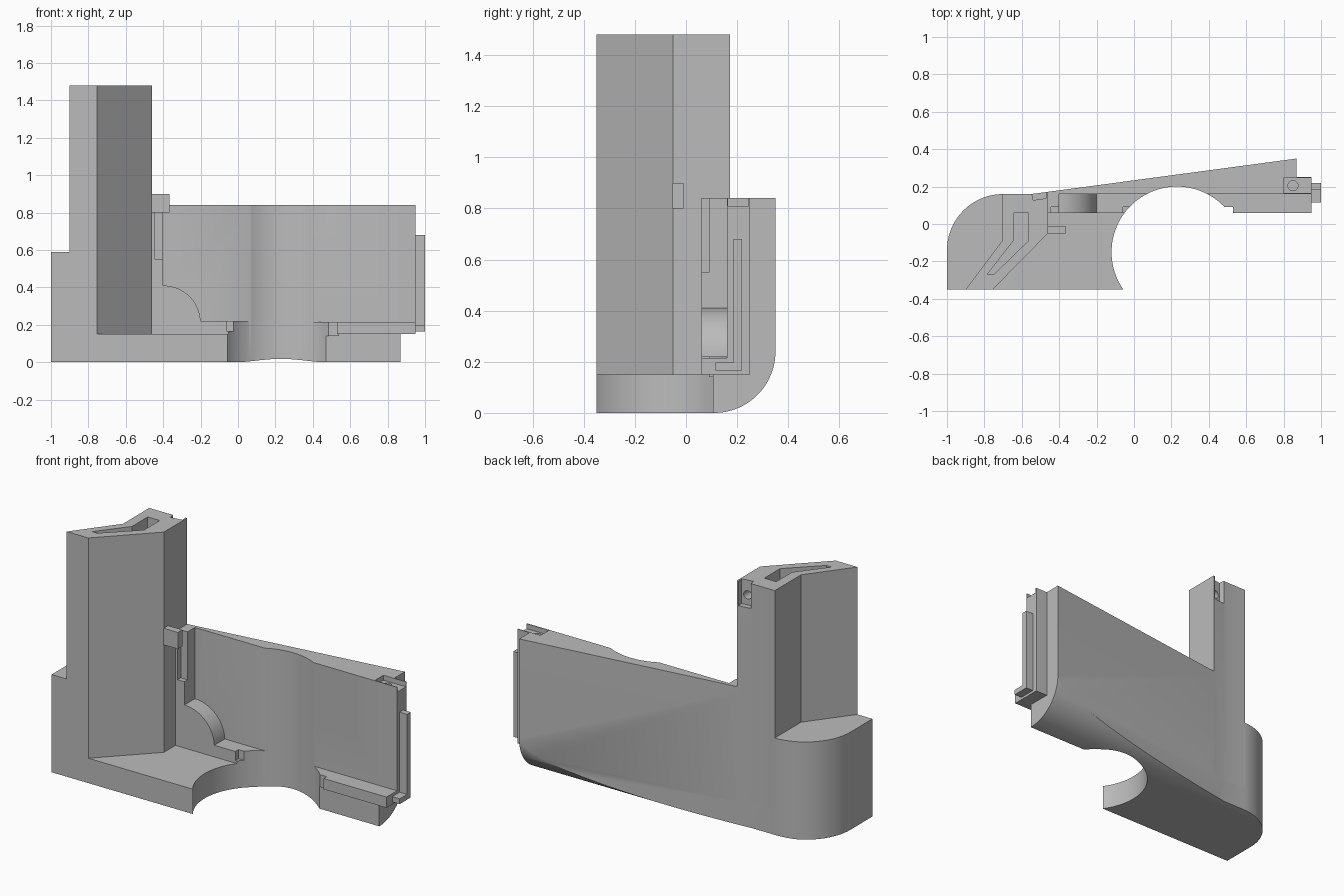
import bpy, bmesh
from math import cos, sin, radians
from mathutils import Vector

if "Cube" in bpy.data.objects:
    bpy.data.objects.remove(bpy.data.objects["Cube"], do_unlink=True)

grey = bpy.data.materials.new("plain_grey")
grey.use_nodes = True
grey.diffuse_color = (0.5, 0.5, 0.5, 1)
grey.node_tree.nodes["Principled BSDF"].inputs["Base Color"].default_value = (0.5, 0.5, 0.5, 1)


def arc(cx, cy, r, start, end, n=24):
    angles = [radians(start + (end - start) * i / n) for i in range(n + 1)]
    return [(cx + r * cos(a), cy + r * sin(a)) for a in angles]


def prism(name, outline, lo, hi, axis="z"):
    """Extrude a 2D outline along an axis between two levels."""
    place = {"x": lambda p, d: (d, p[0], p[1]),
             "y": lambda p, d: (p[0], d, p[1]),
             "z": lambda p, d: (p[0], p[1], d)}[axis]
    bm = bmesh.new()
    face = bm.faces.new([bm.verts.new(place(p, lo)) for p in outline])
    new = bmesh.ops.extrude_face_region(bm, geom=[face])["geom"]
    verts = [v for v in new if isinstance(v, bmesh.types.BMVert)]
    bmesh.ops.translate(bm, verts=verts, vec=Vector(place((0, 0), hi - lo)))
    bmesh.ops.recalc_face_normals(bm, faces=bm.faces)
    mesh = bpy.data.meshes.new(name)
    bm.to_mesh(mesh)
    bm.free()
    mesh.materials.append(grey)
    obj = bpy.data.objects.new(name, mesh)
    bpy.context.collection.objects.link(obj)
    return obj


def box(name, x0, x1, y0, y1, z0, z1):
    return prism(name, [(x0, y0), (x1, y0), (x1, y1), (x0, y1)], z0, z1)


def combine(obj, other, operation):
    mod = obj.modifiers.new("combine", "BOOLEAN")
    mod.solver = "EXACT"
    mod.operation = operation
    mod.object = other
    bpy.context.view_layer.objects.active = obj
    bpy.ops.object.modifier_apply(modifier=mod.name)
    bpy.data.objects.remove(other, do_unlink=True)


def back(x):
    """Depth of the slanted back face at x."""
    return 0.16 + (x + 0.55) * 0.134


corner = arc(-0.70, -0.14, 0.30, 90, 180)

# Base plate and wall, with the rounded lower back edge
body = prism("base_and_wall", [(-1, -0.35), (0.23, -0.35), (0.23, 0.105), (0.87, 0.105),
                               (0.87, 0.35), (-0.55, 0.16)] + corner, 0, 0.15)
combine(body, prism("wall", [(-0.55, 0.16), (0.87, 0.16), (0.87, 0.35)], 0.15, 0.84), "UNION")
rounding = arc(0.11, 0.24, 0.24, -90, 0, 32)
combine(body, prism("rounding", [(-0.5, 0)] + rounding + [(0.35, 1), (-0.5, 1)],
                    -1.2, 1.2, "x"), "INTERSECT")

# Ledges, post, quarter-round support and end block
for part in (box("left_ledge", -0.46, 0.2, 0.06, 0.17, 0.14, 0.22),
             box("right_ledge", 0.53, 0.95, 0.06, 0.17, 0.15, 0.215),
             box("right_ledge_end", 0.40, 0.54, 0.09, 0.17, 0.14, 0.215),
             box("post", -0.46, -0.40, 0.06, 0.17, 0.14, 0.84),
             prism("support", [(-0.40, 0.2)] + arc(-0.40, 0.21, 0.20, 0, 90) + [(-0.41, 0.41), (-0.41, 0.2)],
                   0.06, 0.17, "y"),
             box("end_block", 0.86, 0.95, 0.16, 0.25, 0.15, 0.84)):
    combine(body, part, "UNION")

# Round opening, notches and the top pocket with its screw hole
for cutter in (prism("opening", arc(0.23, -0.15, 0.35, 0, 357, 119), -0.2, 1),
               box("post_notch", -0.445, -0.38, 0.03, 0.09, 0.55, 0.9),
               box("ledge_notch", -0.06, 0.0, 0.03, 0.09, 0.165, 0.3),
               box("top_pocket", 0.80, 0.98, 0.165, 0.245, 0.81, 0.9),
               prism("screw_hole", arc(0.85, 0.205, 0.027, 0, 345, 23), 0.70, 0.9)):
    combine(body, cutter, "DIFFERENCE")

# Rounded side block
side = prism("side_block", [(-1, -0.35), (-0.9, -0.35), (-0.705, -0.09), (-0.705, 0.16)]
             + corner, 0.15, 0.59)

# Hollow tower with a pocket and screw hole on its back
tower = prism("tower", [(-0.90, -0.35), (-0.755, -0.35), (-0.46, -0.05), (-0.46, back(-0.46)),
                        (-0.55, 0.16), (-0.705, 0.16), (-0.705, -0.09)], 0.15, 1.48)
for cutter in (prism("slot", [(-0.645, 0.06), (-0.565, 0.06), (-0.565, -0.09), (-0.75, -0.27),
                              (-0.785, -0.27), (-0.645, -0.09)], 0.2, 1.6),
               prism("back_pocket", [(-0.54, 0.127), (-0.468, 0.138), (-0.475, 0.2), (-0.55, 0.19)],
                     1.33, 1.6),
               prism("back_hole", arc(-0.505, 1.39, 0.025, 0, 345, 23), 0.03, 0.2, "y")):
    combine(tower, cutter, "DIFFERENCE")

# Small tab on the tower and L-shaped rib on the end
tab = box("tower_tab", -0.465, -0.365, -0.052, -0.01, 0.80, 0.90)
rib = prism("end_rib", [(0.115, 0.165), (0.22, 0.165), (0.22, 0.68), (0.185, 0.68),
                        (0.185, 0.197), (0.115, 0.197)], 0.94, 1.0, "x")

for obj in (body, side, tower, tab, rib):
    bpy.ops.object.select_all(action="DESELECT")
    obj.select_set(True)
    bpy.context.view_layer.objects.active = obj
    bpy.ops.object.shade_smooth_by_angle(angle=radians(30))
